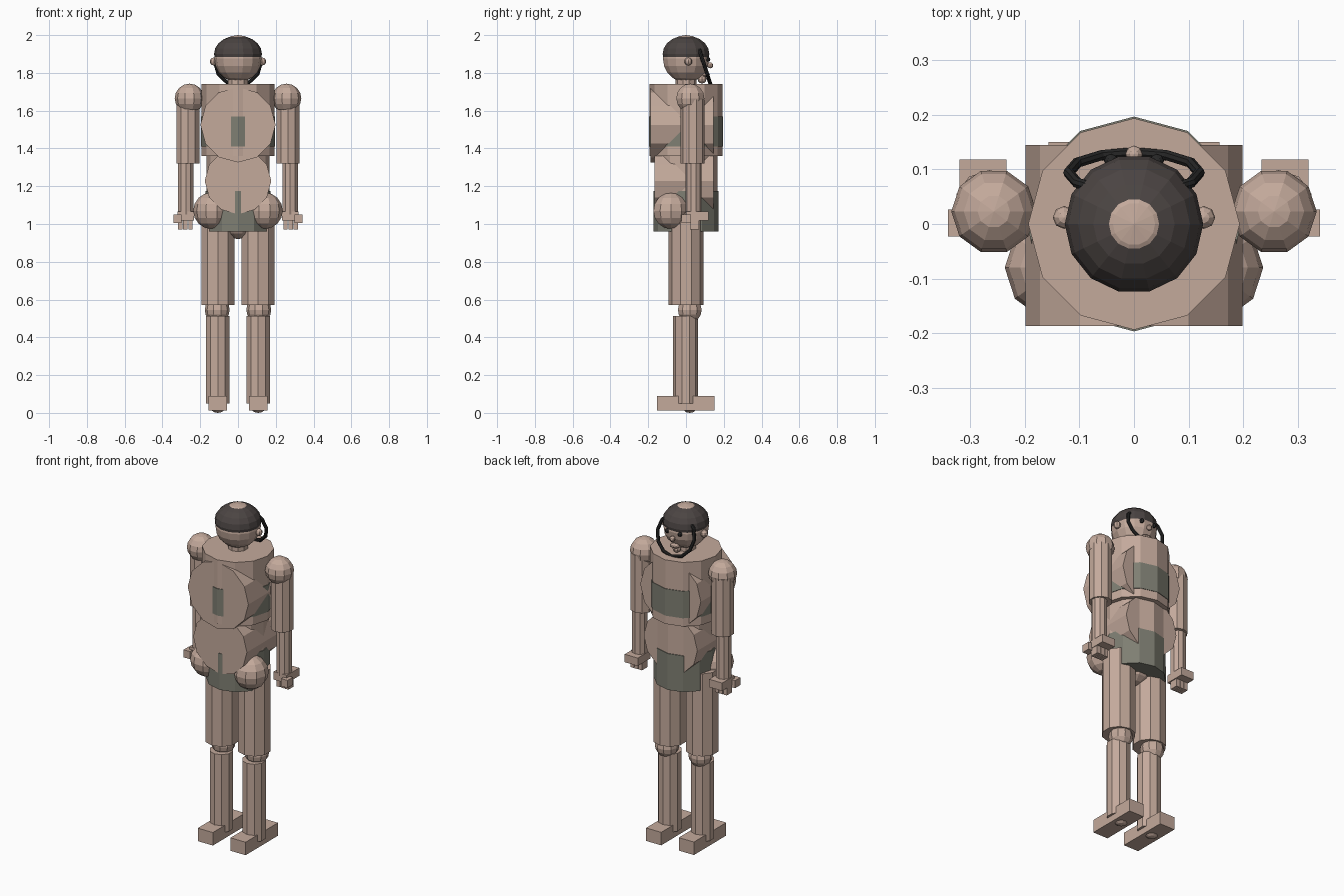
import bpy, math
from math import pi

if "Cube" in bpy.data.objects:
    bpy.data.objects.remove(bpy.data.objects["Cube"])


def material(name, r, g, b):
    m = bpy.data.materials.new(name)
    m.diffuse_color = (r, g, b, 1)
    m.use_nodes = True
    m.node_tree.nodes["Principled BSDF"].inputs["Base Color"].default_value = m.diffuse_color
    return m


SKIN = material("skin", 0.55, 0.40, 0.33)
CLOTH = material("cloth", 0.21, 0.21, 0.17)
HAIR = material("hair", 0.07, 0.058, 0.055)
DARK = material("dark", 0.02, 0.02, 0.02)


def finish(name, mat):
    ob = bpy.context.object
    ob.name = name
    ob.data.materials.append(mat)
    return ob


def column(name, x, y, z0, z1, r, sides=10, mat=SKIN):
    bpy.ops.mesh.primitive_cylinder_add(vertices=sides, radius=r, depth=z1 - z0,
                                        location=(x, y, (z0 + z1) / 2))
    return finish(name, mat)


def drum(name, z, y0, y1, r, mat=SKIN):
    bpy.ops.mesh.primitive_cylinder_add(vertices=12, radius=r, depth=y1 - y0,
                                        location=(0, (y0 + y1) / 2, z), rotation=(pi / 2, 0, 0))
    return finish(name, mat)


def ball(name, loc, r, seg=10, rings=8, mat=SKIN, scale=(1, 1, 1)):
    bpy.ops.mesh.primitive_uv_sphere_add(segments=seg, ring_count=rings, radius=r, location=loc)
    ob = finish(name, mat)
    ob.scale = scale
    # put a vertex on the y axis
    ob.rotation_euler.z = pi / 2 if scale[0] == scale[1] else 0
    return ob


def box(name, x0, x1, y0, y1, z0, z1, mat=SKIN):
    bpy.ops.mesh.primitive_cube_add(size=1, location=((x0 + x1) / 2, (y0 + y1) / 2, (z0 + z1) / 2))
    ob = finish(name, mat)
    ob.scale = (abs(x1 - x0), y1 - y0, z1 - z0)
    return ob


# torso
column("chest", 0, 0, 1.36, 1.74, 0.194, 12)
drum("chest_drum", 1.525, -0.187, 0.145, 0.199)
column("chest_band", 0, 0, 1.41, 1.57, 0.197, 12, CLOTH)
column("belly", 0, 0, 1.08, 1.36, 0.168, 12)
drum("belly_drum", 1.228, -0.168, 0.145, 0.176)
column("hip_wrap", 0, 0, 0.96, 1.175, 0.172, 12, CLOTH)
ball("groin", (0, 0, 1.02), 0.1)

# head
column("neck", 0, 0, 1.70, 1.79, 0.055)
ball("head", (0, 0, 1.875), 0.125, 14, 10)
ball("hair_cap", (0, 0, 1.90), 0.127, 14, 10, HAIR, (1, 1, 0.768))
ball("nose", (0, 0.128, 1.84), 0.016, 8, 6)
ball("mouth", (0, 0.105, 1.79), 0.024, 8, 6, SKIN, (1.3, 0.9, 0.5))
ball("chin", (0, 0.085, 1.768), 0.024, 8, 6)

# tilted ring around the face
bpy.ops.mesh.primitive_torus_add(major_segments=12, minor_segments=8, major_radius=0.12,
                                 minor_radius=0.01, location=(0, 0.094, 1.85))
ring = finish("face_ring", DARK)
ring.rotation_euler = (pi / 2 + math.radians(18), 0, 0)

for s, side in ((-1, "left"), (1, "right")):
    # face details
    ball(side + "_ear", (s * 0.128, 0.012, 1.86), 0.021, 8, 6)
    ball(side + "_eye", (s * 0.042, 0.116, 1.872), 0.013, 8, 6, DARK)
    # arm
    ball(side + "_shoulder", (s * 0.257, 0.023, 1.665), 0.078)
    column(side + "_upper_arm", s * 0.265, 0.035, 1.32, 1.66, 0.064)
    column(side + "_forearm", s * 0.276, 0.04, 1.05, 1.33, 0.043)
    # hand
    box(side + "_palm", s * 0.234, s * 0.32, 0.0, 0.118, 1.018, 1.065)
    box(side + "_thumb", s * 0.30, s * 0.341, -0.023, 0.027, 1.005, 1.05)
    for i in range(3):
        x = 0.24 + i * 0.027
        box(side + "_finger", s * x, s * (x + 0.023), 0.02, 0.07, 0.972, 1.03)
    # leg
    ball(side + "_buttock", (s * 0.14, -0.08, 1.07), 0.097)
    column(side + "_thigh", s * 0.107, 0, 0.57, 1.06, 0.092)
    ball(side + "_knee", (s * 0.11, 0.02, 0.545), 0.066)
    column(side + "_shin", s * 0.107, -0.002, 0.05, 0.512, 0.066)
    ball(side + "_ankle", (s * 0.107, 0.02, 0.05), 0.05)
    box(side + "_foot", s * 0.058, s * 0.157, -0.153, 0.15, 0.013, 0.09)
